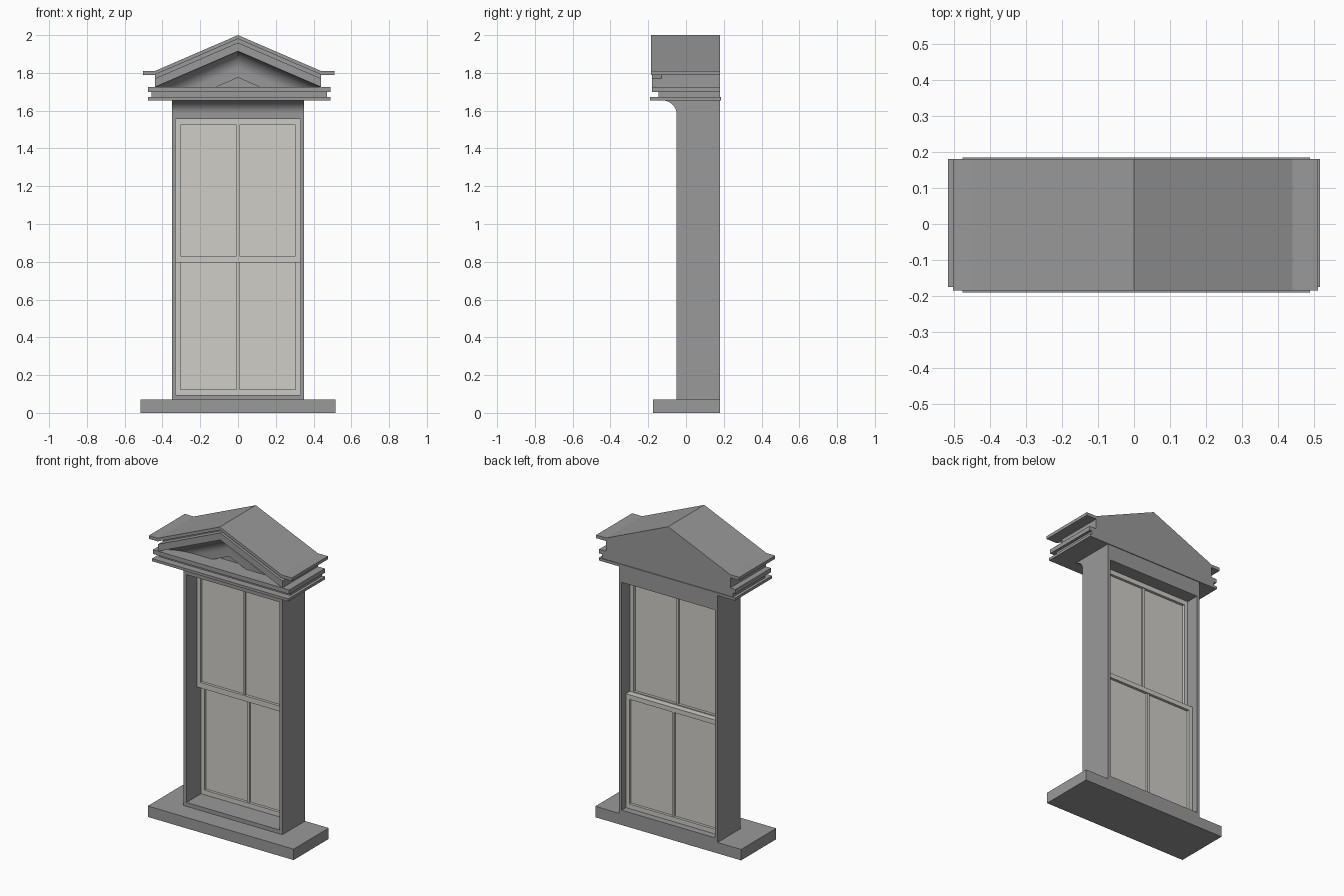
import bpy, bmesh, math

cube = bpy.data.objects.get("Cube")
if cube:
    bpy.data.objects.remove(cube)


def material(name, rgb):
    m = bpy.data.materials.new(name)
    m.use_nodes = True
    m.diffuse_color = (*rgb, 1)
    m.node_tree.nodes["Principled BSDF"].inputs["Base Color"].default_value = (*rgb, 1)
    return m


stone = material("grey stone", (0.32, 0.32, 0.32))
paint = material("pale sash paint", (0.59, 0.60, 0.56))
pane = material("window pane", (0.62, 0.61, 0.575))


def finish(name, bm, mat, smooth=False):
    bmesh.ops.recalc_face_normals(bm, faces=bm.faces)
    mesh = bpy.data.meshes.new(name)
    bm.to_mesh(mesh)
    bm.free()
    mesh.materials.append(mat)
    ob = bpy.data.objects.new(name, mesh)
    bpy.context.collection.objects.link(ob)
    if smooth:
        bpy.ops.object.select_all(action='DESELECT')
        ob.select_set(True)
        bpy.context.view_layer.objects.active = ob
        bpy.ops.object.shade_smooth_by_angle()
    return ob


def prism(name, start, end, mat, smooth=False):
    """Solid between two matching outlines."""
    bm = bmesh.new()
    a = [bm.verts.new(p) for p in start]
    b = [bm.verts.new(p) for p in end]
    bm.faces.new(a)
    bm.faces.new(b)
    for i in range(len(a)):
        j = (i + 1) % len(a)
        bm.faces.new((a[i], a[j], b[j], b[i]))
    return finish(name, bm, mat, smooth)


def box(name, x, y, z, mat):
    return prism(name, *[[(x[0], yy, z[0]), (x[1], yy, z[0]), (x[1], yy, z[1]), (x[0], yy, z[1])]
                         for yy in y], mat)


def along_y(name, outline, y0, y1, mat):
    return prism(name, [(x, y0, z) for x, z in outline], [(x, y1, z) for x, z in outline], mat)


# Sill and window surround
BACK, FRONT = 0.18, -0.05
box("sill", (-0.517, 0.517), (-0.175, BACK), (0, 0.07), stone)
for side, s in (("right", -1), ("left", 1)):
    box(side + "_jamb", sorted((s * 0.33, s * 0.35)), (FRONT, BACK), (0.07, 1.555), stone)
box("bottom_frame", (-0.33, 0.33), (FRONT, BACK), (0.07, 0.095), stone)

# Head with a cove sweeping forward under the cornice
steps = 10
arc = [math.pi / 2 * i / steps for i in range(steps + 1)]
cove = [(-0.13 + 0.08 * math.cos(t), 1.585 + 0.07 * math.sin(t)) for t in arc]
head = [(BACK, 1.555), (FRONT, 1.555)] + cove + [(BACK, 1.655)]
prism("coved_head", [(-0.35, y, z) for y, z in head], [(0.35, y, z) for y, z in head], stone, True)


# Sliding sashes, each with rails, stiles, a centre bar and a pane
def sash(name, z0, z1, rail_low, rail_high, y0, y1):
    for side, s in (("right", -1), ("left", 1)):
        box(f"{name}_{side}_stile", sorted((s * 0.305, s * 0.33)), (y0, y1), (z0, z1), paint)
    box(name + "_bottom_rail", (-0.305, 0.305), (y0, y1), (z0, z0 + rail_low), paint)
    box(name + "_top_rail", (-0.305, 0.305), (y0, y1), (z1 - rail_high, z1), paint)
    low, high, mid = z0 + rail_low, z1 - rail_high, (y0 + y1) / 2
    box(name + "_centre_bar", (-0.008, 0.008), (y0 + 0.006, y1 - 0.006), (low, high), paint)
    box(name + "_pane", (-0.305, 0.305), (mid - 0.003, mid + 0.003), (low, high), pane)


sash("upper_sash", 0.795, 1.555, 0.035, 0.03, 0.055, 0.095)
sash("lower_sash", 0.095, 0.825, 0.03, 0.03, 0.097, 0.137)

# Stepped cornice
MID = 0.006
for name, half, y0, y1, z0, z1 in (("cornice_base", 0.483, -0.19, 0.185, 1.655, 1.672),
                                   ("cornice_neck", 0.465, -0.145, BACK, 1.672, 1.698),
                                   ("cornice_cap", 0.483, -0.18, BACK, 1.698, 1.725)):
    box(name, (MID - half, MID + half), (y0, y1), (z0, z1), stone)

# Gable roof with flat eaves
APEX, BASE, HALF, LIP = 2.0, 1.725, 0.44, 0.02
SLOPE = 0.19 / HALF
EAVE = APEX - HALF * SLOPE
roof = [(-0.503, EAVE), (-HALF, EAVE), (0, APEX), (HALF, EAVE), (0.511, EAVE),
        (0.511, EAVE - LIP), (HALF, EAVE - LIP), (0, APEX - LIP), (-HALF, EAVE - LIP), (-0.503, EAVE - LIP)]
along_y("gable_roof", roof, -0.185, BACK, stone)

# Gable body, its front face being the recessed tympanum
body = [(-HALF, BASE), (HALF, BASE), (HALF, EAVE - LIP), (0, APEX - LIP), (-HALF, EAVE - LIP)]
along_y("gable_body", body, FRONT, BACK, stone)

# Raking moulding: groove, fascia, cove and inner band following the roof slope
corner = EAVE - BASE
profile = [(LIP, -0.13), (0.04, -0.13), (0.04, -0.18), (corner, -0.18)]
profile += [(0.175 - (0.175 - corner) * math.cos(t), -0.18 + 0.09 * math.sin(t)) for t in arc[1:]]
profile += [(0.225, -0.09), (0.225, FRONT)]


def foot(d, y, s):
    x = min(HALF, (APEX - BASE - d) / SLOPE)
    return (s * x, y, APEX - d - SLOPE * x)


bm = bmesh.new()
ridge = [bm.verts.new((0, y, APEX - d)) for d, y in profile]
for s in (-1, 1):
    feet = [bm.verts.new(foot(d, y, s)) for d, y in profile]
    for i in range(len(profile) - 1):
        bm.faces.new((ridge[i], ridge[i + 1], feet[i + 1], feet[i]))
    rear = [bm.verts.new(foot(d, FRONT, s)) for d in (corner, LIP)]
    bm.faces.new(feet[:4] + rear)
finish("raking_moulding", bm, stone, True)
